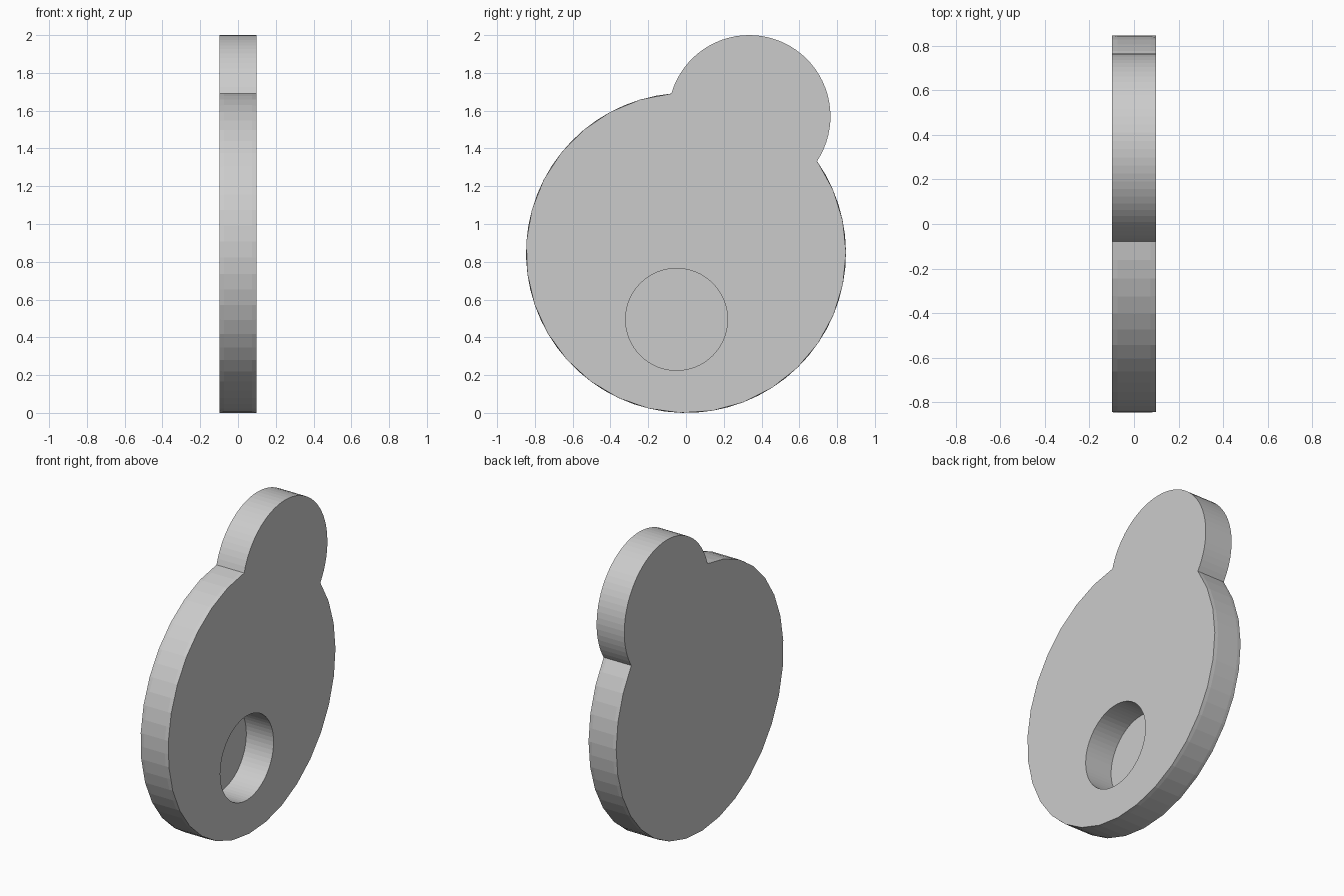
import bpy, bmesh
from math import atan2, cos, sin, pi, hypot, acos

if "Cube" in bpy.data.objects:
    bpy.data.objects.remove(bpy.data.objects["Cube"])

HALF = 0.098
BIG = (0.0, 0.847, 0.847)       # y, z, radius
SMALL = (0.335, 1.57, 0.43)
HOLE = (-0.05, 0.495, 0.27)


def arc(circle, start, end, steps, coarse=False):
    """Arc in the YZ plane; coarse pulls every second point onto its chord."""
    y, z, r = circle
    step = (end - start) / steps
    pts = []
    for i in range(steps):
        k = r * cos(step) if coarse and i % 2 else r
        a = start + i * step
        pts.append((y + k * cos(a), z + k * sin(a)))
    return pts


def loft(name, layers):
    """Solid from matching outlines stacked along x."""
    bm = bmesh.new()
    rings = [[bm.verts.new((x, y, z)) for y, z in pts] for x, pts in layers]
    n = len(rings[0])
    for a, b in zip(rings, rings[1:]):
        for i in range(n):
            j = (i + 1) % n
            bm.faces.new((a[i], a[j], b[j], b[i]))
    bm.faces.new(rings[0][::-1])
    bm.faces.new(rings[-1])
    bmesh.ops.recalc_face_normals(bm, faces=bm.faces)
    mesh = bpy.data.meshes.new(name)
    bm.to_mesh(mesh)
    bm.free()
    obj = bpy.data.objects.new(name, mesh)
    bpy.context.collection.objects.link(obj)
    return obj


# Where the two circles meet
dy, dz = SMALL[0] - BIG[0], SMALL[1] - BIG[1]
d, R, r = hypot(dy, dz), BIG[2], SMALL[2]
axis = atan2(dz, dy)
big_half = acos((d * d + R * R - r * r) / (2 * d * R))
small_half = pi - acos((d * d + r * r - R * R) / (2 * d * r))


def outline(coarse):
    return (arc(BIG, axis + big_half, axis - big_half + 2 * pi, 52, coarse)
            + arc(SMALL, axis - small_half, axis + small_half, 40))


# Plate with a rounded lobe, its rims slightly more faceted than its middle
plate = loft("lobed_plate", [(-HALF, outline(True)), (-0.075, outline(False)),
                             (0.075, outline(False)), (HALF, outline(True))])

# Blind round recess, open on the right, with a thin floor on the left
ring = arc(HOLE, 0, 2 * pi, 64)
cutter = loft("recess_cutter", [(-HALF + 0.003, ring), (0.2, ring)])
cutter.hide_render = True
cutter.hide_set(True)
cut = plate.modifiers.new("recess", 'BOOLEAN')
cut.operation = 'DIFFERENCE'
cut.solver = 'EXACT'
cut.object = cutter
